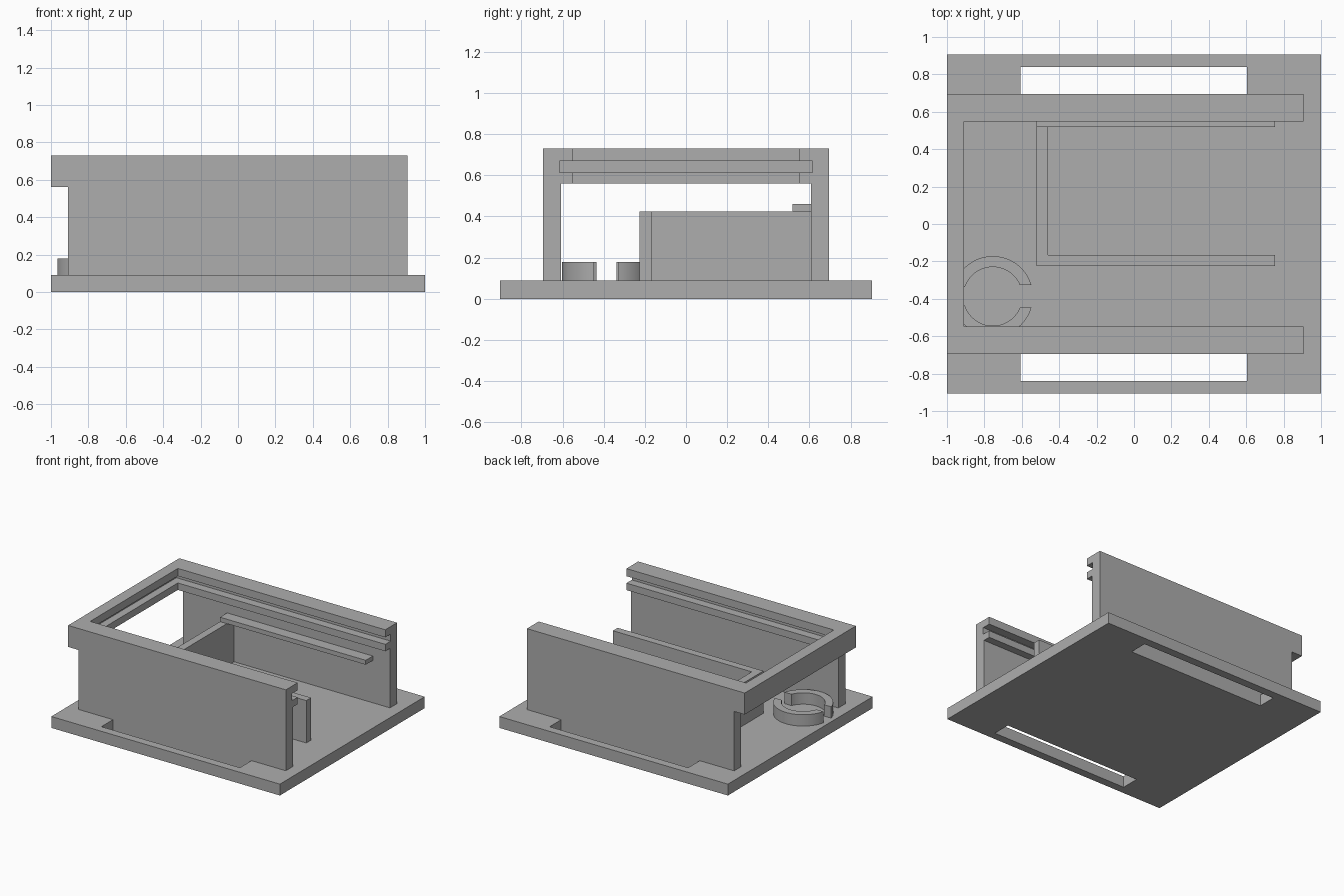
import bpy
import bmesh
from math import asin, cos, pi, sin, radians

if "Cube" in bpy.data.objects:
    bpy.data.objects.remove(bpy.data.objects["Cube"], do_unlink=True)

GREY = (0.42, 0.42, 0.42, 1.0)
grey = bpy.data.materials.new("plain grey")
grey.use_nodes = True
grey.diffuse_color = GREY
grey.node_tree.nodes["Principled BSDF"].inputs["Base Color"].default_value = GREY

BASE_TOP = 0.09
WALL_OUT, WALL_IN = 0.695, 0.607
OPEN_END = 0.905


def finish(name, bm):
    bmesh.ops.recalc_face_normals(bm, faces=bm.faces)
    mesh = bpy.data.meshes.new(name)
    bm.to_mesh(mesh)
    bm.free()
    mesh.materials.append(grey)
    obj = bpy.data.objects.new(name, mesh)
    bpy.context.collection.objects.link(obj)
    return obj


def extrude_up(bm, faces, height):
    new = bmesh.ops.extrude_face_region(bm, geom=faces)["geom"]
    verts = [v for v in new if isinstance(v, bmesh.types.BMVert)]
    bmesh.ops.translate(bm, verts=verts, vec=(0, 0, height))


def prism(name, outline, z0, z1):
    bm = bmesh.new()
    face = bm.faces.new([bm.verts.new((x, y, z0)) for x, y in outline])
    extrude_up(bm, [face], z1 - z0)
    return finish(name, bm)


def box(name, x0, x1, y0, y1, z0, z1):
    return prism(name, [(x0, y0), (x1, y0), (x1, y1), (x0, y1)], z0, z1)


# Base plate: a grid of cells with the two slot cells left out
xs = [-1, -0.607, 0.605, 1]
ys = [-0.905, -0.84, -0.695, 0.695, 0.84, 0.905]
bm = bmesh.new()
grid = [[bm.verts.new((x, y, 0)) for y in ys] for x in xs]
for i in range(len(xs) - 1):
    for j in range(len(ys) - 1):
        if i == 1 and j in (1, 3):
            continue
        bm.faces.new([grid[i][j], grid[i + 1][j], grid[i + 1][j + 1], grid[i][j + 1]])
extrude_up(bm, bm.faces[:], BASE_TOP)
finish("base_plate", bm)

# Side walls
RIM_BOTTOM, RIM_TOP = 0.56, 0.73
box("front_wall", -0.908, OPEN_END, -WALL_OUT, -WALL_IN, BASE_TOP, RIM_BOTTOM)
box("back_wall", -0.908, OPEN_END, WALL_IN, WALL_OUT, BASE_TOP, RIM_BOTTOM)

# Grooved rim: one section swept round three sides, as (end inset, side inset, z)
lip, groove, outer = (0.09, 0.147), (0.03, 0.08), (0, 0)
section = [(*outer, RIM_BOTTOM), (*lip, RIM_BOTTOM), (*lip, 0.615), (*groove, 0.615),
           (*groove, 0.67), (*lip, 0.67), (*lip, RIM_TOP), (*outer, RIM_TOP)]
bm = bmesh.new()
rings = []
for at_corner, side in ((False, 1), (True, 1), (True, -1), (False, -1)):
    rings.append([bm.verts.new((-1 + dx if at_corner else OPEN_END,
                                side * (WALL_OUT - dy), z)) for dx, dy, z in section])
for a, b in zip(rings, rings[1:]):
    for k in range(len(section)):
        n = (k + 1) % len(section)
        bm.faces.new([a[k], a[n], b[n], b[k]])
bm.faces.new(rings[0])
bm.faces.new(rings[-1])
finish("grooved_rim", bm)

# Inner L-shaped partition and the ledge on the back wall
prism("inner_partition",
      [(-0.52, -0.225), (0.755, -0.225), (0.755, -0.165), (-0.46, -0.165),
       (-0.46, WALL_IN), (-0.52, WALL_IN)], BASE_TOP, 0.425)
box("wall_ledge", -0.52, 0.755, 0.518, WALL_IN, 0.425, 0.46)

# Split ring holder: two arcs with a gap at either end
CX, CY, R_OUT, R_IN = -0.755, -0.387, 0.215, 0.157
STEPS = 40


def arc(radius, side):
    start, end = asin(0.06 / radius), pi - asin(0.049 / radius)
    angles = [start + (end - start) * i / STEPS for i in range(STEPS + 1)]
    return [(CX + radius * cos(a), CY + side * radius * sin(a)) for a in angles]


for name, side in (("back_ring_half", 1), ("front_ring_half", -1)):
    obj = prism(name, arc(R_OUT, side) + arc(R_IN, side)[::-1], BASE_TOP, 0.18)
    bpy.ops.object.select_all(action="DESELECT")
    obj.select_set(True)
    bpy.context.view_layer.objects.active = obj
    bpy.ops.object.shade_smooth_by_angle(angle=radians(30))
